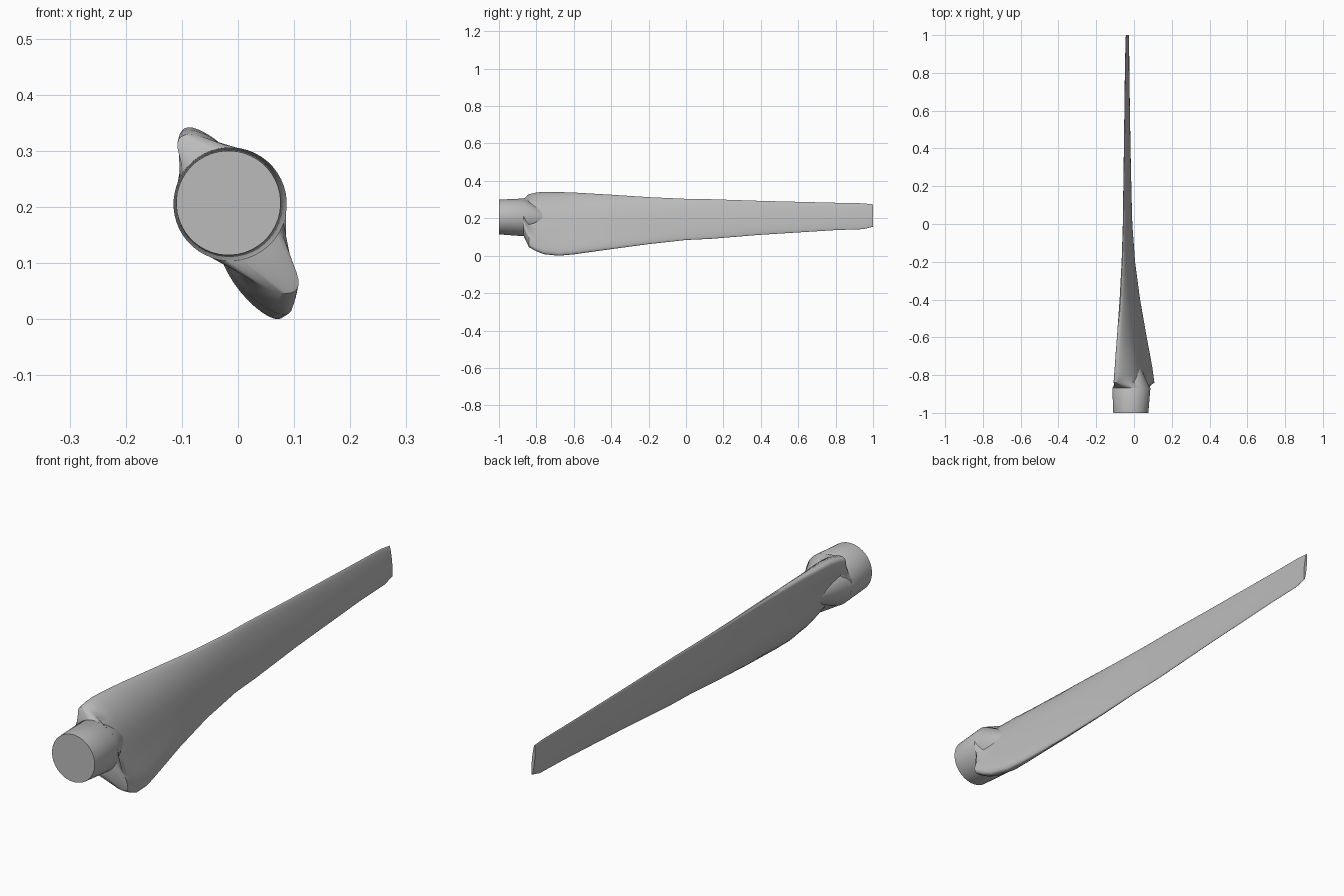
import bpy, bmesh
from math import sin, cos, pi, sqrt, radians

cube = bpy.data.objects.get("Cube")
if cube:
    bpy.data.objects.remove(cube)

grey = bpy.data.materials.new("plain grey")
grey.use_nodes = True
colour = (0.5, 0.5, 0.5, 1)
grey.diffuse_color = colour
bsdf = next(n for n in grey.node_tree.nodes if n.type == 'BSDF_PRINCIPLED')
bsdf.inputs["Base Color"].default_value = colour
bsdf.inputs["Roughness"].default_value = 0.6

SIDES = 48


def circle_ring(y, x, z, r, tilt=0.46):
    """Round section whose points start at the same tilt as the blade chord."""
    return [(x + r * cos(pi / 2 + tilt - 2 * pi * i / SIDES), y,
             z + r * sin(pi / 2 + tilt - 2 * pi * i / SIDES)) for i in range(SIDES)]


def blade_ring(y, x0, x1, z0, z1, t, bend):
    """Tilted lens section fitted in a box, with a slight S bend along the chord."""
    hz = (z1 - z0) / 2
    hx = sqrt(max(((x1 - x0) / 2) ** 2 - (0.9 * t) ** 2, 1e-6))
    length = sqrt(hx * hx + hz * hz)
    px, pz = hz / length, hx / length
    ring = []
    for i in range(SIDES):
        a = 2 * pi * i / SIDES
        c = cos(a)
        off = t * sin(a) + bend * sin(pi * c)
        ring.append(((x0 + x1) / 2 - hx * c + px * off, y,
                     (z0 + z1) / 2 + hz * c + pz * off))
    return ring


def loft(name, rings):
    bm = bmesh.new()
    loops = [[bm.verts.new(p) for p in ring] for ring in rings]
    for a, b in zip(loops, loops[1:]):
        for i in range(SIDES):
            j = (i + 1) % SIDES
            bm.faces.new((a[i], a[j], b[j], b[i]))
    bm.faces.new(loops[0])
    bm.faces.new(loops[-1])
    bmesh.ops.recalc_face_normals(bm, faces=bm.faces)
    mesh = bpy.data.meshes.new(name)
    bm.to_mesh(mesh)
    bm.free()
    mesh.materials.append(grey)
    obj = bpy.data.objects.new(name, mesh)
    bpy.context.collection.objects.link(obj)
    bpy.ops.object.select_all(action='DESELECT')
    obj.select_set(True)
    bpy.context.view_layer.objects.active = obj
    bpy.ops.object.shade_smooth_by_angle(angle=radians(35))
    return obj


# Round mounting stub, tapering away inside the blade root
loft("mounting_stub", [
    circle_ring(-1.0, -0.017, 0.207, 0.093),
    circle_ring(-0.87, -0.014, 0.205, 0.101),
    circle_ring(-0.76, -0.01, 0.195, 0.045),
])

# Twisted blade: y, x range, z range, half thickness, S bend
stations = [
    (-0.84, -0.112, 0.112, 0.05, 0.325, 0.052, 0.012),
    (-0.80, -0.109, 0.106, 0.026, 0.335, 0.05, 0.012),
    (-0.76, -0.105, 0.1, 0.01, 0.34, 0.048, 0.011),
    (-0.68, -0.099, 0.085, 0.001, 0.339, 0.043, 0.01),
    (-0.60, -0.092, 0.069, 0.008, 0.337, 0.038, 0.008),
    (-0.40, -0.077, 0.033, 0.035, 0.326, 0.028, 0.005),
    (-0.20, -0.066, 0.006, 0.062, 0.313, 0.02, 0.003),
    (0.0, -0.059, -0.009, 0.084, 0.304, 0.015, 0.001),
    (0.13, -0.057, -0.013, 0.09, 0.302, 0.013, 0),
    (0.40, -0.053, -0.019, 0.112, 0.293, 0.011, 0),
    (0.80, -0.048, -0.025, 0.137, 0.283, 0.008, 0),
    (0.95, -0.045, -0.026, 0.142, 0.28, 0.007, 0),
    (1.0, -0.043, -0.027, 0.155, 0.274, 0.006, 0),
]
loft("blade", [circle_ring(-0.868, -0.014, 0.205, 0.1)]
     + [blade_ring(*s) for s in stations])
